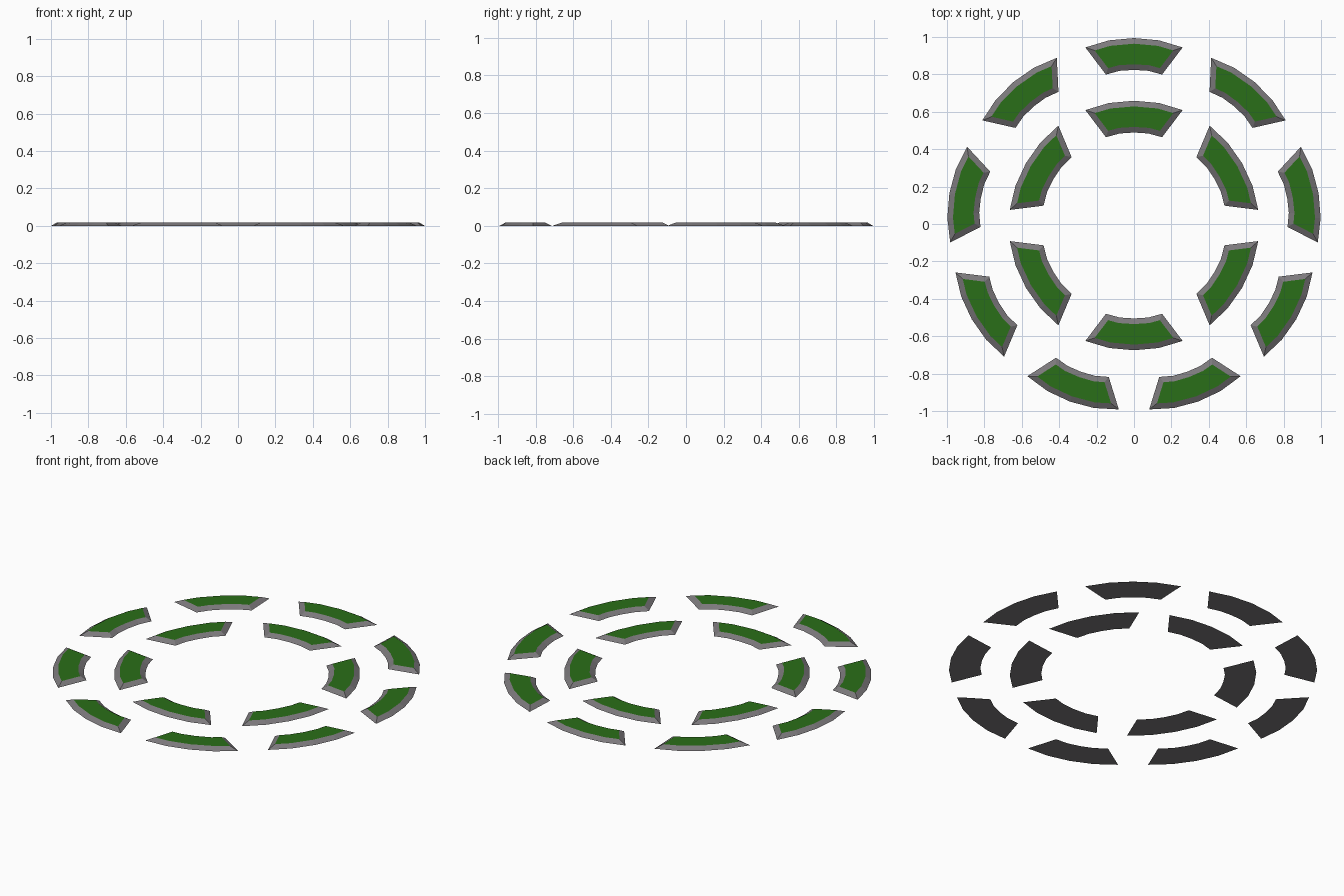
import bpy, bmesh
from math import radians, cos, sin

if "Cube" in bpy.data.objects:
    bpy.data.objects.remove(bpy.data.objects["Cube"])

H = 0.018      # slab height
BORDER = 0.03  # width of sloped rim
CY = -0.008    # ring centre in y


def material(name, rgb):
    m = bpy.data.materials.new(name)
    m.diffuse_color = (*rgb, 1)
    m.use_nodes = True
    m.node_tree.nodes["Principled BSDF"].inputs["Base Color"].default_value = m.diffuse_color
    return m


stone = material("stone_grey", (0.2, 0.19, 0.2))
grass = material("grass_green", (0.023, 0.156, 0.009))

# Segment outline as (tangential offset, radial offset from the outer radius)
OUTLINE = [(0.26, -0.05), (0.133, -0.012), (0, 0), (-0.133, -0.012), (-0.26, -0.05),
           (-0.15, -0.195), (-0.077, -0.175), (0, -0.17), (0.077, -0.175), (0.15, -0.195)]


def segment(name, radius, angle):
    c, s = cos(angle), sin(angle)
    bm = bmesh.new()
    pts = [bm.verts.new(((radius + r) * c + t * s, (radius + r) * s - t * c + CY, 0))
           for t, r in OUTLINE]
    top = bm.faces.new(pts)
    top.normal_update()
    if top.normal.z < 0:
        top.normal_flip()
    # underside, then a raised inset lawn with a sloped rim
    under = bm.faces.new([bm.verts.new(v.co) for v in reversed(top.verts[:])])
    bmesh.ops.inset_individual(bm, faces=[top], thickness=BORDER, use_even_offset=True)
    for v in top.verts:
        v.co.z = H
    top.material_index = 1
    bmesh.ops.remove_doubles(bm, verts=bm.verts[:], dist=1e-5)
    me = bpy.data.meshes.new(name)
    bm.to_mesh(me)
    bm.free()
    me.materials.append(stone)
    me.materials.append(grass)
    bpy.context.collection.objects.link(bpy.data.objects.new(name, me))


# Outer ring of nine and inner ring of six flower beds
for label, radius, count in (("outer_bed", 1.002, 9), ("inner_bed", 0.667, 6)):
    for i in range(count):
        segment(f"{label}_{i + 1}", radius, radians(90 + 360 / count * i))
